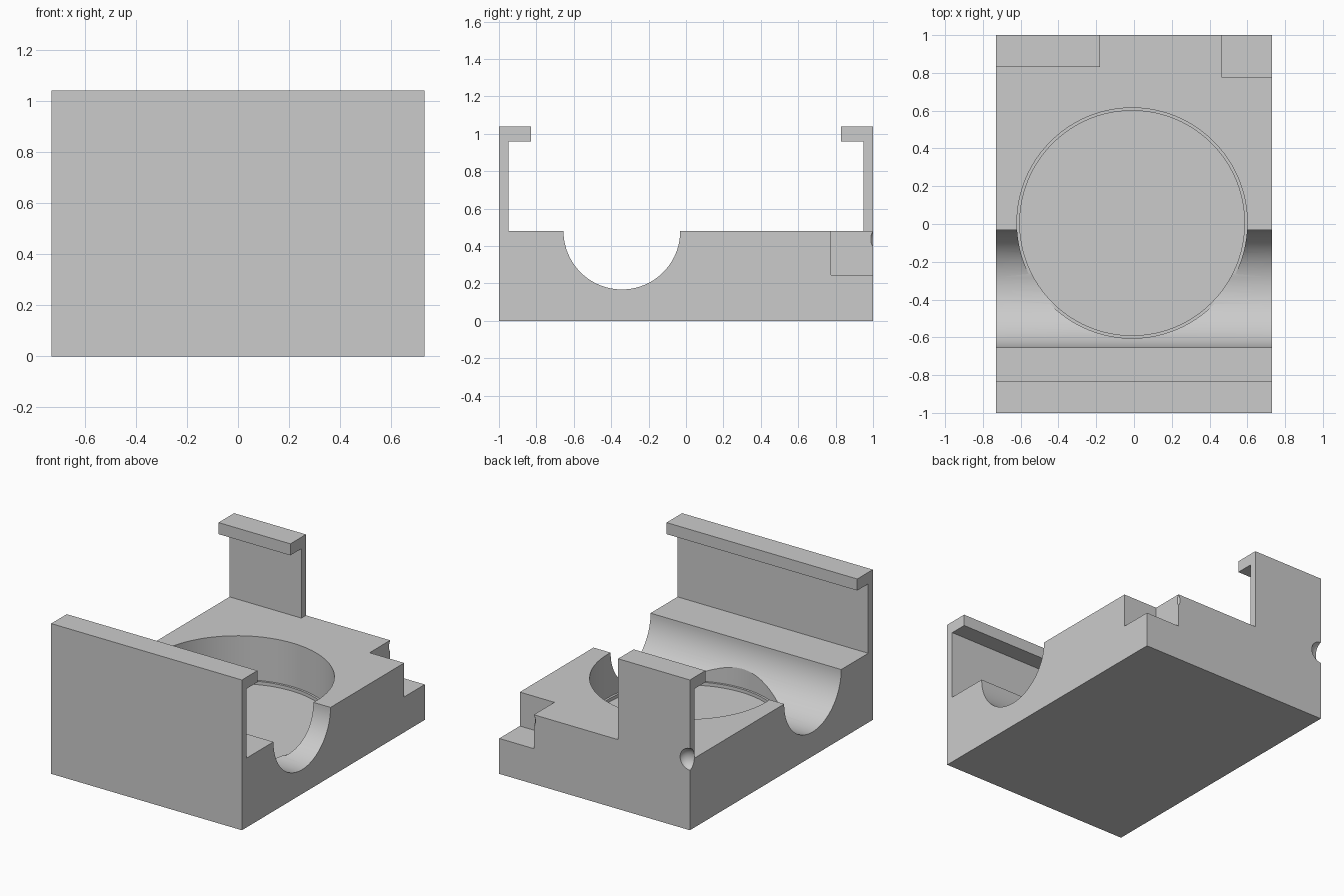
import bpy, bmesh, math
from mathutils import Matrix

if "Cube" in bpy.data.objects:
    bpy.data.objects.remove(bpy.data.objects["Cube"])

grey = bpy.data.materials.new("plain_grey")
grey.diffuse_color = (0.6, 0.6, 0.6, 1)
grey.use_nodes = True
grey.node_tree.nodes["Principled BSDF"].inputs["Base Color"].default_value = grey.diffuse_color

W = 0.73        # half width
DECK = 0.48     # deck height


def make_object(name, bm):
    bmesh.ops.recalc_face_normals(bm, faces=bm.faces)
    mesh = bpy.data.meshes.new(name)
    bm.to_mesh(mesh)
    bm.free()
    mesh.materials.append(grey)
    ob = bpy.data.objects.new(name, mesh)
    bpy.context.collection.objects.link(ob)
    return ob


def extrude_x(name, profile, x0, x1):
    """Extrude a (y, z) outline along x."""
    bm = bmesh.new()
    face = bm.faces.new([bm.verts.new((x0, y, z)) for y, z in profile])
    ext = bmesh.ops.extrude_face_region(bm, geom=[face])
    moved = [v for v in ext["geom"] if isinstance(v, bmesh.types.BMVert)]
    bmesh.ops.translate(bm, verts=moved, vec=(x1 - x0, 0, 0))
    return make_object(name, bm)


def disc(name, x, y, r, z0, z1):
    bm = bmesh.new()
    bmesh.ops.create_cone(bm, cap_ends=True, segments=96, radius1=r, radius2=r,
                          depth=z1 - z0,
                          matrix=Matrix.Translation((x, y, (z0 + z1) / 2)))
    return make_object(name, bm)


def ball(name, centre, radii):
    bm = bmesh.new()
    bmesh.ops.create_uvsphere(bm, u_segments=32, v_segments=20, radius=1,
                              matrix=Matrix.Translation(centre) @ Matrix.Diagonal((*radii, 1)))
    return make_object(name, bm)


def boolean(ob, other, operation):
    other.hide_render = True
    mod = ob.modifiers.new("bool", 'BOOLEAN')
    mod.operation = operation
    mod.solver = 'EXACT'
    mod.object = other
    bpy.context.view_layer.objects.active = ob
    bpy.ops.object.modifier_apply(modifier=mod.name)
    bpy.data.objects.remove(other)


# Block with the round cross channel and the full-width front hook
R, CY = 0.312, -0.343
channel = [(CY + R * math.cos(a), DECK + R * math.sin(a))
           for a in (-math.pi * i / 48 for i in range(49))]
outline = [(-1, 0), (1, 0), (1, DECK)] + channel + [
    (-0.95, DECK), (-0.95, 0.96), (-0.83, 0.96), (-0.83, 1.04), (-1, 1.04)]
body = extrude_x("clip_body", outline, -W, W)

# Short back hook
hook = extrude_x("back_hook", [(1, DECK), (1, 1.04), (0.83, 1.04), (0.83, 0.96),
                               (0.95, 0.96), (0.95, DECK)], -W, -0.18)
boolean(body, hook, 'UNION')

# Round pocket with a narrow ledge above its floor
boolean(body, disc("pocket", -0.01, 0.005, 0.61, 0.178, 0.7), 'DIFFERENCE')
boolean(body, disc("pocket_floor", -0.01, 0.005, 0.595, 0.155, 0.7), 'DIFFERENCE')

# Stepped back corner
boolean(body, extrude_x("corner_step", [(0.775, 0.245), (1.2, 0.245), (1.2, 0.7), (0.775, 0.7)],
                        0.465, 1.0), 'DIFFERENCE')

# Small rounded bites on the back edges
boolean(body, ball("edge_bite", (-W, 1.01, 0.49), (0.076, 0.06, 0.076)), 'DIFFERENCE')
boolean(body, ball("step_bite", (0.465, 1.0, 0.438), (0.012, 0.012, 0.036)), 'DIFFERENCE')

# Smooth curved walls, keep the edges sharp
bpy.ops.object.select_all(action='DESELECT')
body.select_set(True)
bpy.context.view_layer.objects.active = body
bpy.ops.object.shade_smooth_by_angle(angle=math.radians(25))
